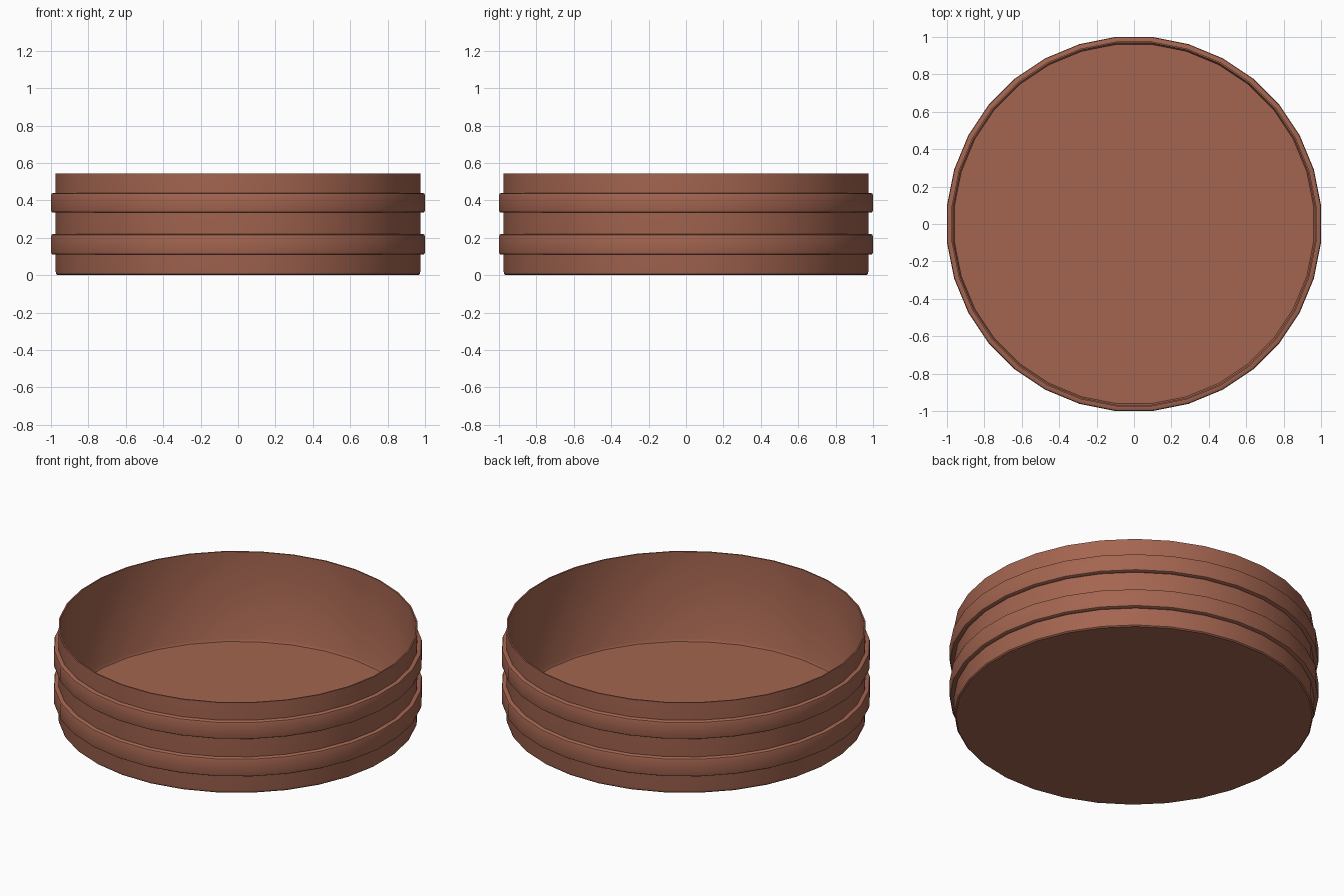
import bpy, bmesh, math

if "Cube" in bpy.data.objects:
    bpy.data.objects.remove(bpy.data.objects["Cube"])

SIDES = 32
STEP = 2 * math.pi / SIDES
K = 1 / math.cos(STEP / 2)   # flats, not corners, lie on the axes

clay = bpy.data.materials.new("terracotta")
clay.diffuse_color = (0.37, 0.13, 0.08, 1)
clay.use_nodes = True
clay.node_tree.nodes["Principled BSDF"].inputs["Base Color"].default_value = clay.diffuse_color


def lathe(name, profile, closed=False):
    """Spin an (apothem, z) profile about z; open profiles are capped at both ends."""
    bm = bmesh.new()
    rings = [[bm.verts.new((r * K * math.cos((i + 0.5) * STEP),
                            r * K * math.sin((i + 0.5) * STEP), z))
              for i in range(SIDES)] for r, z in profile]
    pairs = list(zip(rings, rings[1:]))
    if closed:
        pairs.append((rings[-1], rings[0]))
    for a, b in pairs:
        for i in range(SIDES):
            j = (i + 1) % SIDES
            bm.faces.new((a[i], a[j], b[j], b[i]))
    if not closed:
        bm.faces.new(rings[0])
        bm.faces.new(rings[-1])
    bmesh.ops.recalc_face_normals(bm, faces=bm.faces)
    me = bpy.data.meshes.new(name)
    bm.to_mesh(me)
    bm.free()
    me.materials.append(clay)
    ob = bpy.data.objects.new(name, me)
    bpy.context.collection.objects.link(ob)
    bpy.ops.object.select_all(action='DESELECT')
    ob.select_set(True)
    bpy.context.view_layer.objects.active = ob
    bpy.ops.object.shade_smooth_by_angle(angle=math.radians(35))
    return ob


# Thin-walled dish: underside, softened foot, outer wall, rim, inner wall, floor
lathe("dish", [(0.965, 0), (0.972, 0.006), (0.975, 0.02), (0.975, 0.545),
               (0.967, 0.545), (0.967, 0.022), (0.96, 0.008)])

# Two raised bands with softened edges
for name, z0, z1 in (("lower_band", 0.11, 0.22), ("upper_band", 0.335, 0.44)):
    lathe(name, [(0.972, z0), (0.99, z0), (0.997, z0 + 0.004), (1.0, z0 + 0.014),
                 (1.0, z1 - 0.014), (0.997, z1 - 0.004), (0.99, z1), (0.972, z1)],
          closed=True)
